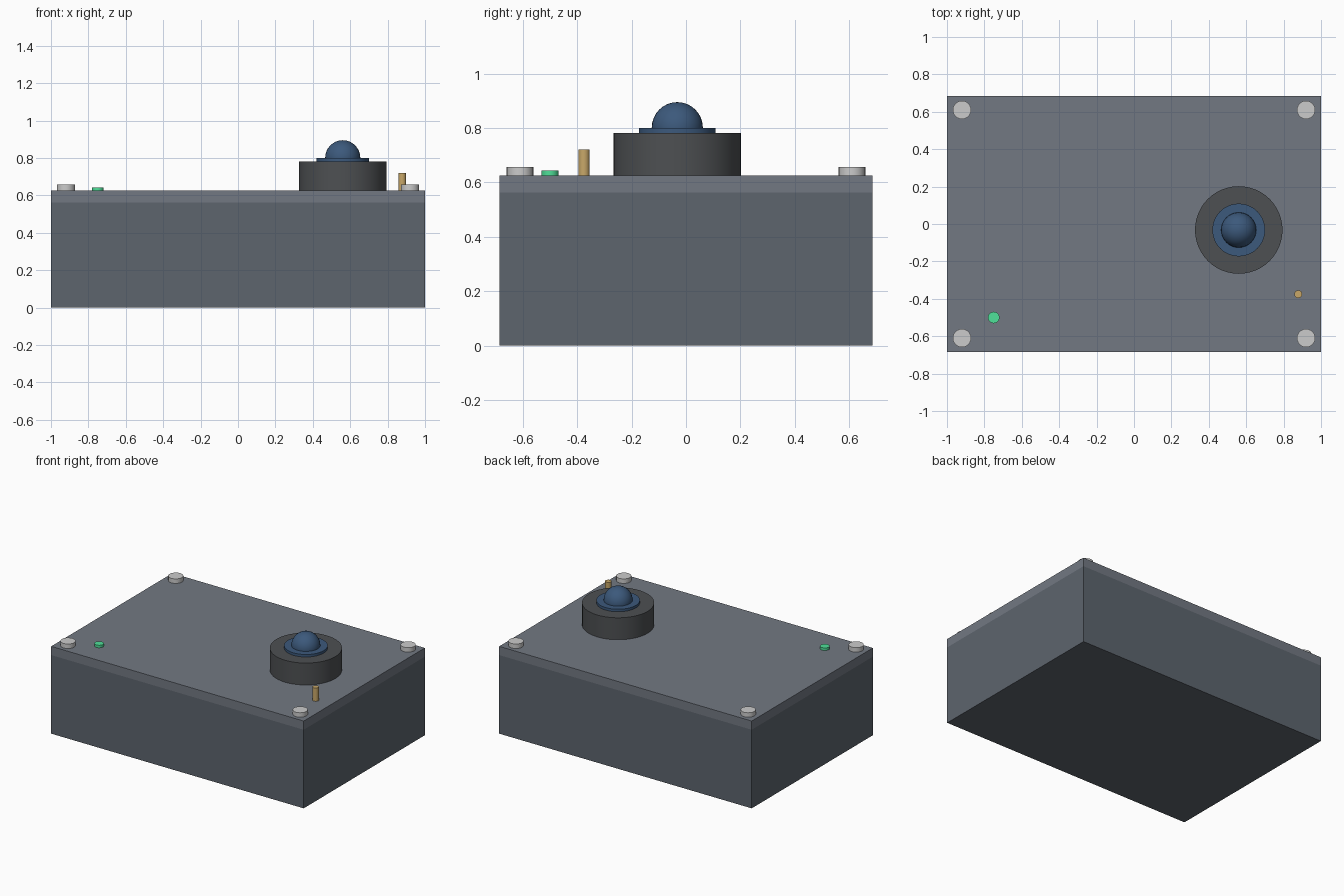
import bpy
import math

if "Cube" in bpy.data.objects:
    bpy.data.objects.remove(bpy.data.objects["Cube"])


def material(name, rgb):
    mat = bpy.data.materials.new(name)
    mat.diffuse_color = (*rgb, 1.0)
    mat.use_nodes = True
    mat.node_tree.nodes["Principled BSDF"].inputs["Base Color"].default_value = mat.diffuse_color
    return mat


SLATE = material("slate", (0.11, 0.13, 0.155))
LID = material("lid_slate", (0.17, 0.19, 0.225))
RUBBER = material("dark_rubber", (0.075, 0.08, 0.085))
BLUE = material("blue", (0.045, 0.10, 0.20))
GREEN = material("green", (0.08, 0.75, 0.32))
BRASS = material("brass", (0.58, 0.39, 0.14))


def finish(name, mat):
    ob = bpy.context.object
    ob.name = name
    if mat:
        ob.data.materials.append(mat)
    return ob


def box(name, z0, z1, mat, w=2.0, d=1.37):
    bpy.ops.mesh.primitive_cube_add(size=1, location=(0, 0, (z0 + z1) / 2))
    bpy.context.object.scale = (w, d, z1 - z0)
    bpy.ops.object.transform_apply(location=False, rotation=False, scale=True)
    return finish(name, mat)


def cylinder(name, x, y, r, z0, z1, mat, sides=32):
    bpy.ops.mesh.primitive_cylinder_add(vertices=sides, radius=r, depth=z1 - z0,
                                        location=(x, y, (z0 + z1) / 2))
    bpy.ops.object.shade_smooth_by_angle(angle=math.radians(30))
    return finish(name, mat)


SEAM, TOP = 0.5625, 0.625

# Enclosure and its flush lid
box("enclosure_body", 0, SEAM, SLATE)
box("enclosure_lid", SEAM, TOP, LID)

# Corner screws
for sx in (-1, 1):
    for sy in (-1, 1):
        cylinder("corner_screw", 0.92 * sx, 0.61 * sy, 0.049, TOP, 0.657, None, 24)

# Sensor: dark housing, blue collar and dome
SX, SY = 0.56, -0.032
cylinder("sensor_housing", SX, SY, 0.234, TOP, 0.782, RUBBER, 48)
cylinder("sensor_collar", SX, SY, 0.141, 0.782, 0.80, BLUE, 48)
bpy.ops.mesh.primitive_uv_sphere_add(segments=32, ring_count=16, radius=0.094,
                                     location=(SX, SY, 0.801))
bpy.ops.object.shade_smooth()
finish("sensor_dome", BLUE)

# Indicator light and brass pin
cylinder("indicator_light", -0.75, -0.5, 0.031, TOP, 0.643, GREEN, 24)
cylinder("brass_pin", 0.878, -0.375, 0.021, TOP, 0.72, BRASS, 16)
